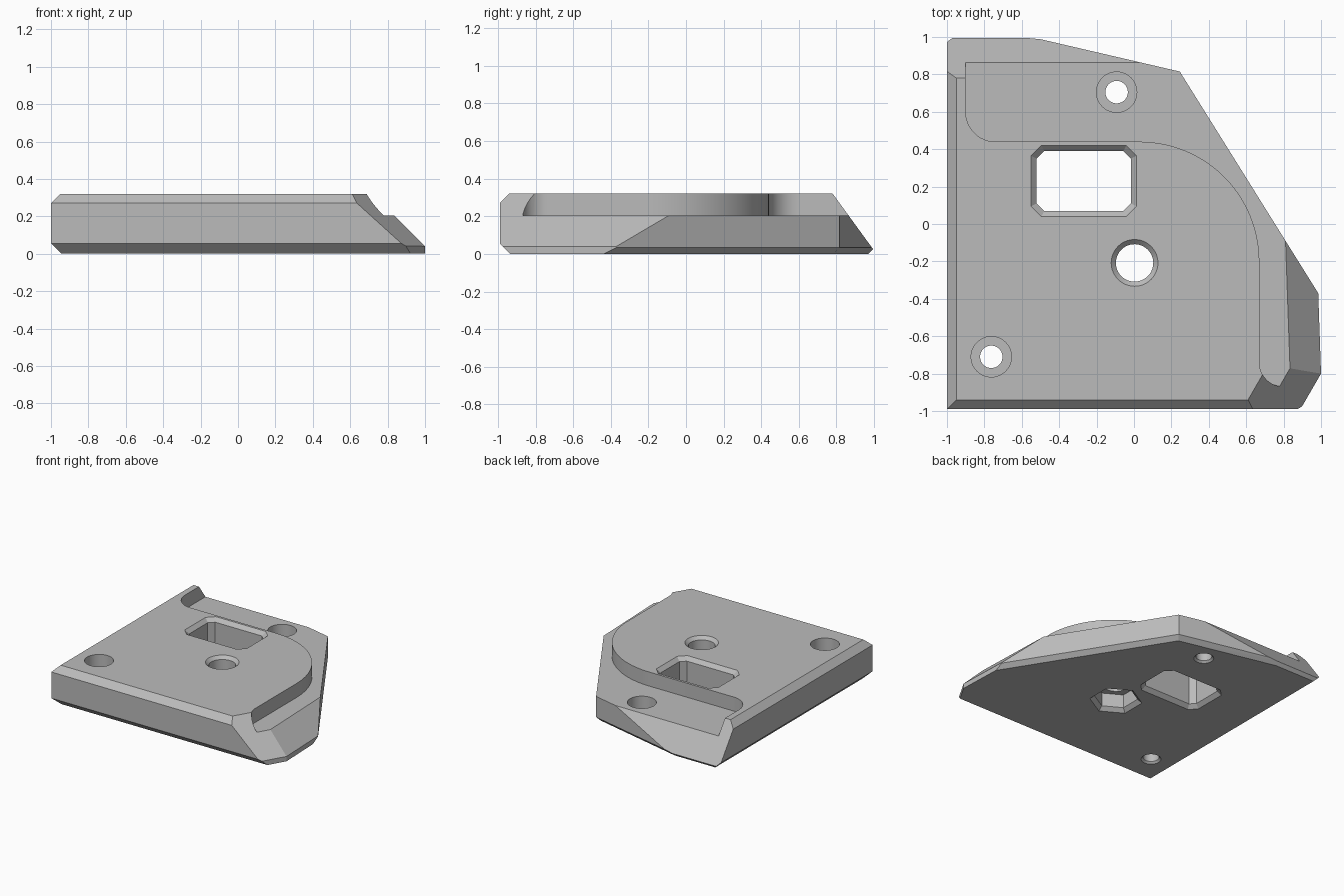
import bpy, bmesh, math
from mathutils import Vector

cube = bpy.data.objects.get("Cube")
if cube:
    bpy.data.objects.remove(cube, do_unlink=True)

TOP, LEDGE = 0.32, 0.205

grey = bpy.data.materials.new("plain grey")
grey.use_nodes = True
colour = (0.5, 0.5, 0.5, 1)
grey.diffuse_color = colour
grey.node_tree.nodes["Principled BSDF"].inputs["Base Color"].default_value = colour


def loft(name, rings):
    """Closed solid through matching rings given as (points, height)."""
    bm = bmesh.new()
    loops = [[bm.verts.new((x, y, z)) for x, y in pts] for pts, z in rings]
    n = len(loops[0])
    for a, b in zip(loops, loops[1:]):
        for i in range(n):
            j = (i + 1) % n
            bm.faces.new((a[i], a[j], b[j], b[i]))
    bm.faces.new(loops[0][::-1])
    bm.faces.new(loops[-1])
    bmesh.ops.recalc_face_normals(bm, faces=bm.faces)
    mesh = bpy.data.meshes.new(name)
    bm.to_mesh(mesh)
    bm.free()
    mesh.materials.append(grey)
    obj = bpy.data.objects.new(name, mesh)
    bpy.context.collection.objects.link(obj)
    return obj


def arc(cx, cy, r, start, end, steps):
    angles = [math.radians(start + (end - start) * i / steps) for i in range(steps + 1)]
    return [(cx + r * math.cos(a), cy + r * math.sin(a)) for a in angles]


def circle(cx, cy, r, sides=48, turn=0):
    return arc(cx, cy, r, turn, turn + 360, sides)[:-1]


def window(grow):
    """Rectangle with clipped corners, enlarged by grow."""
    cx, cy, c = -0.268, 0.23, 0.04 + grow * 0.5
    w, h = 0.252 + grow, 0.16 + grow
    return [(cx + x, cy + y) for x, y in (
        (w, h - c), (w - c, h), (c - w, h), (-w, h - c),
        (-w, c - h), (c - w, -h), (w - c, -h), (w, c - h))]


# Plate blank
outline = [(-1, -0.99), (0.89, -0.99), (1, -0.8), (0.985, -0.37),
           (0.245, 0.815), (-0.53, 0.995), (-1, 0.995)]
plate = loft("plate", [(outline, 0), (outline, TOP)])

# Chamfers and sloped sides, each a point and an outward normal
slopes = [
    ((0, -0.99, 0.055), (0, -1, -1)),
    ((0, -0.99, 0.27), (0, -1, 1)),
    ((-1, 0, 0.055), (-1, 0, -1)),
    ((-1, 0, 0.27), (-1, 0, 1)),
    ((0, 0.995, 0.025), (0, 0.295, 0.215)),
    ((0, 0.995, 0.025), (0, 1, -1)),
    ((0.245, 0.815, 0.035), (0.848, 0.53, -1)),
    ((0.245, 0.815, 0.035), (0.226, 0.974, -1)),
    ((1, -0.8, 0.04), (1, 0.035, 1)),
    ((1, -0.8, 0.04), (0.866, -0.5, 0.957)),
]
bm = bmesh.new()
bm.from_mesh(plate.data)
for point, normal in slopes:
    bmesh.ops.bisect_plane(bm, geom=bm.verts[:] + bm.edges[:] + bm.faces[:], dist=1e-5,
                           plane_co=point, plane_no=Vector(normal).normalized(),
                           clear_outer=True)
    bmesh.ops.holes_fill(bm, edges=[e for e in bm.edges if e.is_boundary])
bmesh.ops.recalc_face_normals(bm, faces=bm.faces)
bm.to_mesh(plate.data)
bm.free()

# Lowered ledge around the back and left side
ledge = [(-0.9, 1.3)] + arc(-0.74, 0.6, 0.16, 180, 270, 12)
ledge += arc(0.03, -0.2, 0.64, 90, 0, 40)
ledge += arc(0.8, -0.74, 0.13, 180, 270, 12) + [(1.3, -0.87), (1.3, 1.3)]
cutters = [loft("ledge_cutter", [(ledge, LEDGE), (ledge, 0.6)])]

# Window with chamfered rims
cutters.append(loft("window_cutter", [
    (window(0.04), -0.01), (window(0), 0.03),
    (window(0), TOP - 0.03), (window(0.04), TOP + 0.01)]))

# Counterbored screw holes
for i, (x, y) in enumerate([(-0.093, 0.705), (-0.763, -0.71)]):
    radii = [(0.085, -0.01), (0.06, 0.015), (0.06, 0.1), (0.108, 0.1), (0.108, 0.5)]
    cutters.append(loft(f"screw_cutter_{i}", [(circle(x, y, r), z) for r, z in radii]))

# Centre bore with a countersunk top and a hexagonal pocket below
bore = [(0.1, -0.1), (0.1, TOP - 0.025), (0.135, TOP + 0.01)]
cutters.append(loft("bore_cutter", [(circle(0.003, -0.208, r), z) for r, z in bore]))
pocket = [(0.21, -0.01), (0.165, 0.03), (0.165, 0.14)]
cutters.append(loft("pocket_cutter", [(circle(0.003, -0.208, r, 6, 30), z) for r, z in pocket]))

# Cut everything out of the plate
bpy.ops.object.select_all(action="DESELECT")
plate.select_set(True)
bpy.context.view_layer.objects.active = plate
for cutter in cutters:
    cutter.hide_render = True
    cut = plate.modifiers.new(cutter.name, "BOOLEAN")
    cut.operation, cut.solver, cut.object = "DIFFERENCE", "EXACT", cutter
    bpy.ops.object.modifier_apply(modifier=cut.name)
    bpy.data.objects.remove(cutter, do_unlink=True)

bpy.ops.object.shade_smooth_by_angle(angle=math.radians(20))
